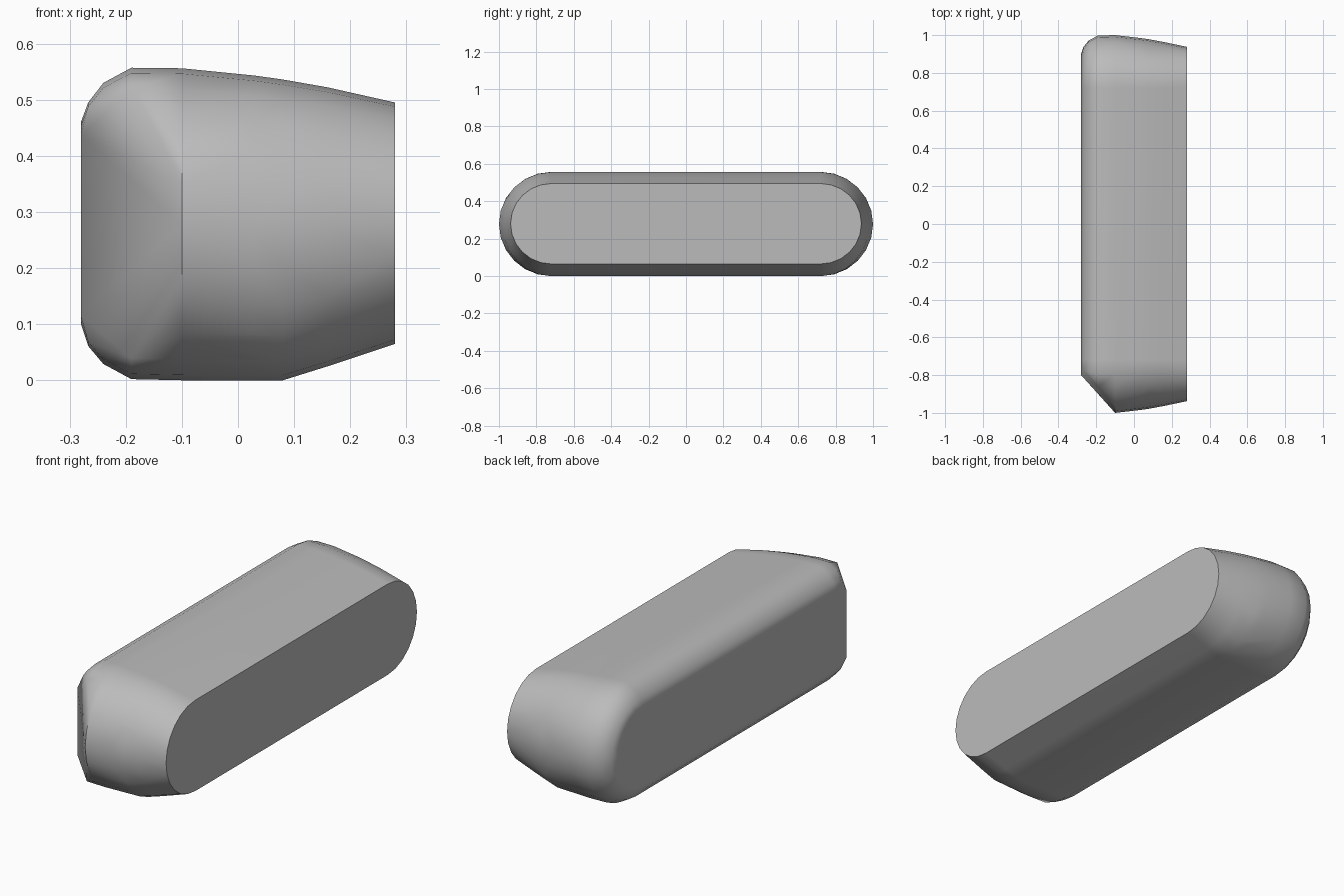
import bpy, bmesh
from math import sin, cos, pi, radians

cube = bpy.data.objects.get("Cube")
if cube:
    bpy.data.objects.remove(cube)

# Light grey finish
grey = bpy.data.materials.new("light grey")
grey.use_nodes = True
colour = (0.5, 0.5, 0.5, 1)
grey.diffuse_color = colour
grey.node_tree.nodes["Principled BSDF"].inputs["Base Color"].default_value = colour

# Cross-sections along the depth: x, bottom, top, end reach
SECTIONS = [
    (-0.28, 0.10, 0.46, 0.90),
    (-0.267, 0.061, 0.495, 0.938),
    (-0.24, 0.029, 0.53, 0.972),
    (-0.19, 0.002, 0.557, 0.998),
    (-0.10, 0.0, 0.556, 1.0),
    (0.03, 0.0, 0.543, 0.985),
    (0.08, 0.0, 0.536, 0.978),
    (0.16, 0.025, 0.522, 0.963),
    (0.28, 0.065, 0.495, 0.938),
]
STRAIGHT = 0.72   # half length of the straight sides
BEVEL_FACE_Y = -0.80
BEVEL_END_X = -0.10
SEGMENTS = 12


def capsule(bottom, top, reach):
    """Points (y, z) of a slot shape with rounded ends."""
    mid, half = (bottom + top) / 2, (top - bottom) / 2
    for side in (-1, 1):
        for i in range(SEGMENTS + 1):
            a = pi * i / SEGMENTS - pi / 2
            yield side * (STRAIGHT + (reach - STRAIGHT) * cos(a)), mid + half * sin(a)


# Rounded body, with one end corner cut off between the side and the cap
bm = bmesh.new()
for x, bottom, top, reach in SECTIONS:
    for y, z in capsule(bottom, top, reach):
        if x < BEVEL_END_X:
            limit = BEVEL_FACE_Y - (x - SECTIONS[0][0]) * 1.11
            if y < limit:
                continue
        bm.verts.new((x, y, z))
for z in (0.115, 0.435):
    bm.verts.new((SECTIONS[0][0], BEVEL_FACE_Y, z))

hull = bmesh.ops.convex_hull(bm, input=bm.verts)
inner = {g for g in hull["geom_interior"] + hull["geom_unused"]
         if isinstance(g, bmesh.types.BMVert)}
bmesh.ops.delete(bm, geom=list(inner), context='VERTS')
bmesh.ops.dissolve_limit(bm, angle_limit=radians(0.5), verts=bm.verts, edges=bm.edges)
bmesh.ops.recalc_face_normals(bm, faces=bm.faces)

mesh = bpy.data.meshes.new("rounded_body")
bm.to_mesh(mesh)
bm.free()
mesh.materials.append(grey)
body = bpy.data.objects.new("rounded_body", mesh)
bpy.context.collection.objects.link(body)

# Soft shading that keeps the flat end crisp
bpy.context.view_layer.objects.active = body
body.select_set(True)
bpy.ops.object.shade_smooth_by_angle(angle=radians(30))
weighted = body.modifiers.new("even shading", 'WEIGHTED_NORMAL')
weighted.keep_sharp = True
